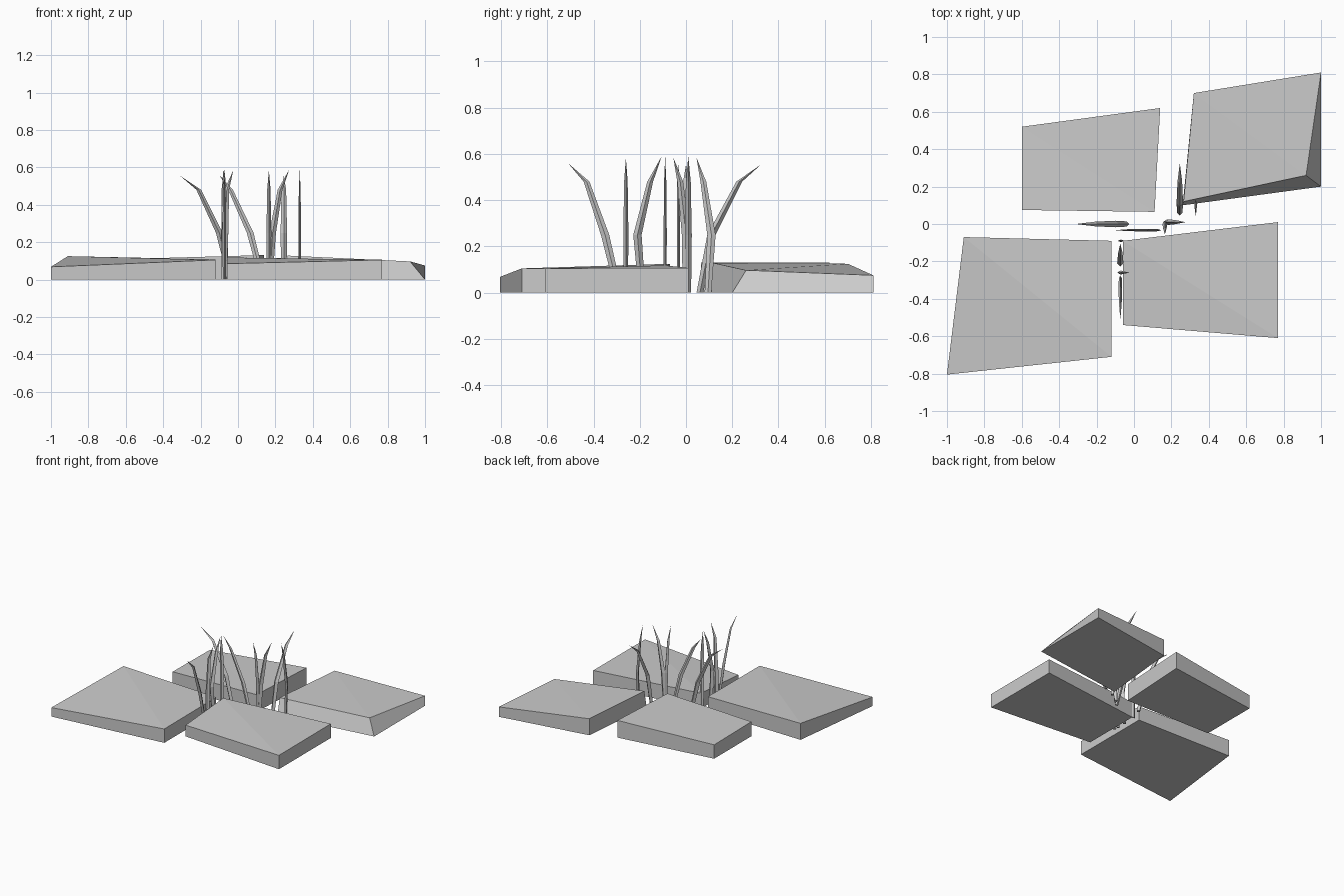
import bpy, bmesh
from mathutils import Vector

if "Cube" in bpy.data.objects:
    bpy.data.objects.remove(bpy.data.objects["Cube"])

grey = bpy.data.materials.new("plain grey")
grey.use_nodes = True
grey.diffuse_color = (0.6, 0.6, 0.6, 1)
grey.node_tree.nodes["Principled BSDF"].inputs["Base Color"].default_value = (0.6, 0.6, 0.6, 1)


def finish(bm, name):
    bmesh.ops.recalc_face_normals(bm, faces=bm.faces[:])
    mesh = bpy.data.meshes.new(name)
    bm.to_mesh(mesh)
    bm.free()
    mesh.materials.append(grey)
    obj = bpy.data.objects.new(name, mesh)
    bpy.context.collection.objects.link(obj)


def bridge(bm, low, high):
    n = len(low)
    for i in range(n):
        j = (i + 1) % n
        bm.faces.new((low[i], low[j], high[j], high[i]))


def slab(name, top, foot=None):
    """Four-sided stone; top corners start at the crease, foot overrides the base outline."""
    bm = bmesh.new()
    high = [bm.verts.new(p) for p in top]
    low = [bm.verts.new((p[0], p[1], 0)) for p in (foot or top)]
    bridge(bm, low, high)
    bm.faces.new(low[::-1])
    bm.faces.new((high[0], high[1], high[2]))
    bm.faces.new((high[0], high[2], high[3]))
    finish(bm, name)


def blade(name, axis, side, path, height, cross, deep=0.036):
    """Tapering bent blade; path gives its offset along axis at root, knee, bend and tip."""
    bm = bmesh.new()
    along = Vector((1, 0, 0)) if axis == "x" else Vector((0, 1, 0))
    across = Vector((0, 1, 0)) if axis == "x" else Vector((1, 0, 0))
    rings = []
    for offset, z, k in zip(path, (0, 0.25, 0.48), (0.8, 1, 0.7)):
        c = along * offset + across * side + Vector((0, 0, z))
        rings.append([bm.verts.new(c + d) for d in (
            along * deep * k / 2, across * cross * k / 2,
            -along * deep * k / 2, -across * cross * k / 2)])
    for low, high in zip(rings, rings[1:]):
        bridge(bm, low, high)
    tip = bm.verts.new(along * path[3] + across * side + Vector((0, 0, height)))
    for i in range(4):
        bm.faces.new((rings[-1][i], rings[-1][(i + 1) % 4], tip))
    bm.faces.new(rings[0][::-1])
    finish(bm, name)


# Paving stones
slab("back_right_stone", [(-0.6, 0.52, 0.105), (-0.6, 0.075, 0.11),
                          (0.11, 0.065, 0.13), (0.14, 0.62, 0.13)])
slab("back_left_stone", [(0.32, 0.70, 0.125), (0.265, 0.12, 0.128),
                         (0.92, 0.26, 0.097), (1, 0.81, 0.075)],
     [(0.32, 0.70), (0.26, 0.1), (1, 0.2), (1, 0.81)])
slab("front_right_stone", [(-0.91, -0.07, 0.125), (-1, -0.805, 0.068),
                           (-0.12, -0.71, 0.105), (-0.12, -0.09, 0.108)])
slab("front_left_stone", [(-0.06, -0.09, 0.118), (-0.06, -0.54, 0.085),
                          (0.77, -0.61, 0.105), (0.77, 0.01, 0.107)])

# Grass blades in the gaps
blades = [
    ("x", 0.0, (-0.04, -0.1, -0.21, -0.31), 0.555, 0.035),
    ("x", -0.033, (0.13, 0.065, -0.04, -0.1), 0.56, 0.014),
    ("x", 0.01, (0.17, 0.185, 0.225, 0.275), 0.59, 0.03),
    ("y", 0.245, (0.06, 0.11, 0.23, 0.325), 0.555, 0.035),
    ("y", 0.33, (0.095, 0.11, 0.075, 0.045), 0.585, 0.014),
    ("y", -0.073, (-0.19, -0.21, -0.155, -0.105), 0.59, 0.034),
    ("y", -0.073, (-0.29, -0.35, -0.43, -0.51), 0.56, 0.02),
    ("x", -0.26, (-0.075, -0.07, -0.06, -0.025), 0.585, 0.022),
    ("y", 0.165, (0.0, 0.0, -0.025, -0.055), 0.585, 0.026),
    ("x", -0.09, (-0.07, -0.07, -0.075, -0.078), 0.59, 0.014),
]
for i, (axis, side, path, height, cross) in enumerate(blades):
    blade(f"grass_blade_{i + 1}", axis, side, path, height, cross)
